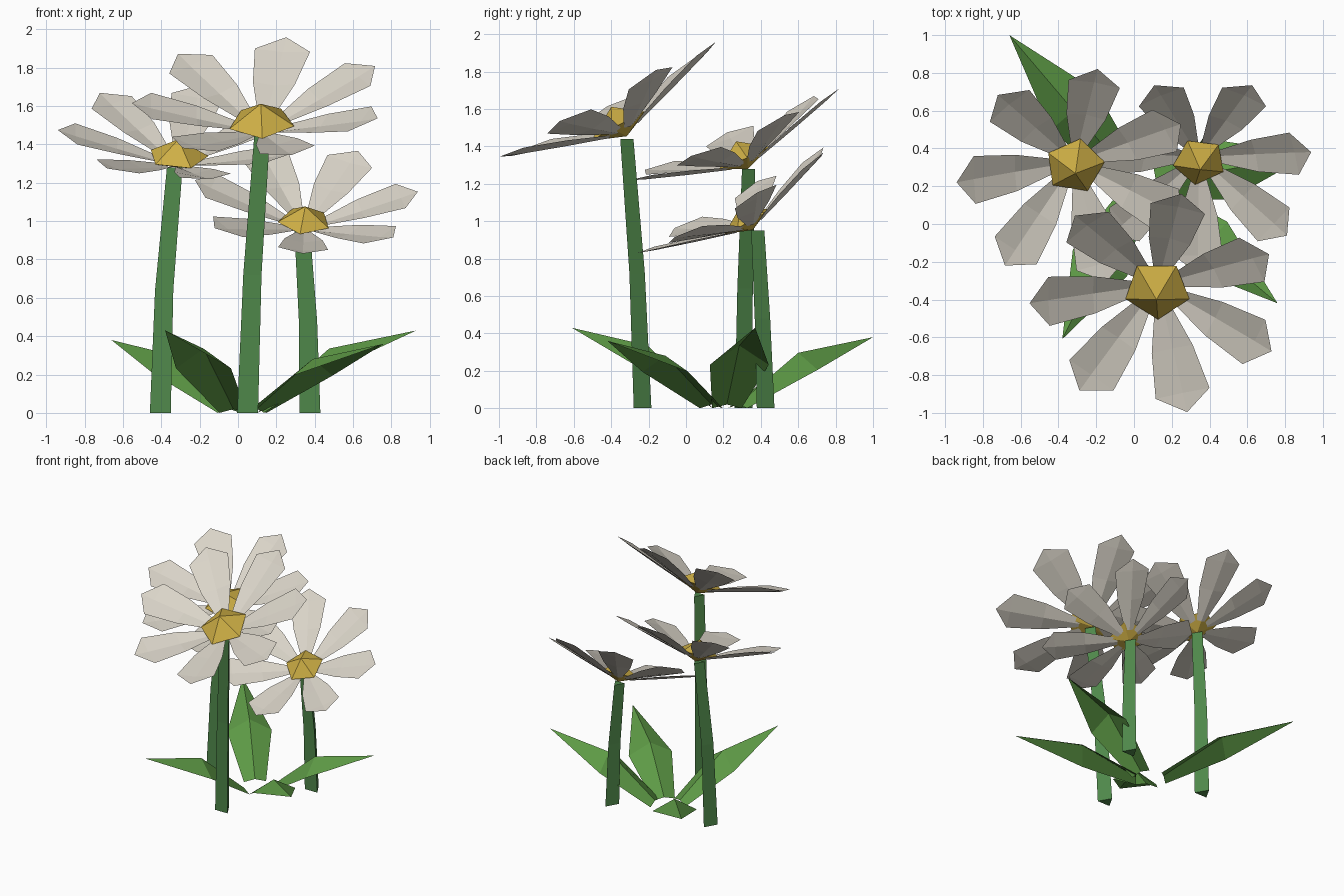
import bpy, bmesh, math
from mathutils import Vector, Matrix

if "Cube" in bpy.data.objects:
    bpy.data.objects.remove(bpy.data.objects["Cube"])


def material(name, rgb):
    m = bpy.data.materials.new(name)
    m.diffuse_color = (*rgb, 1)
    m.use_nodes = True
    m.node_tree.nodes["Principled BSDF"].inputs["Base Color"].default_value = m.diffuse_color
    return m


PETAL = material("petal_cream", (0.70, 0.66, 0.58))
YELLOW = material("centre_yellow", (0.62, 0.43, 0.06))
STEM = material("stem_green", (0.08, 0.25, 0.07))
LEAF = material("leaf_green", (0.11, 0.32, 0.06))


def finish(name, bm, mat):
    me = bpy.data.meshes.new(name)
    bm.to_mesh(me)
    bm.free()
    me.materials.append(mat)
    ob = bpy.data.objects.new(name, me)
    bpy.context.collection.objects.link(ob)
    return ob


def blade(bm, rows, tip, mat):
    """Folded blade along +x; rows are (x, half width, edge z, midrib z)."""
    T = bm.verts.new(mat @ Vector(tip))
    grid = [[bm.verts.new(mat @ Vector(p)) for p in ((x, -w, ze), (x, 0, zm), (x, w, ze))]
            for x, w, ze, zm in rows]
    for a, b in zip(grid, grid[1:]):
        for i in (0, 1):
            bm.faces.new((a[i], b[i], b[i + 1], a[i + 1]))
    for i in (0, 1):
        bm.faces.new((grid[-1][i], T, grid[-1][i + 1]))


def stem(name, path, radii, sides=3):
    """Triangular stem with a flat face to the front."""
    bm = bmesh.new()
    rings = []
    for (x, y, z), r in zip(path, radii):
        rings.append([bm.verts.new((x - r * math.sin(math.tau * k / sides),
                                    y + r * math.cos(math.tau * k / sides), z))
                      for k in range(sides)])
    for a, b in zip(rings, rings[1:]):
        for k in range(sides):
            j = (k + 1) % sides
            bm.faces.new((a[k], a[j], b[j], b[k]))
    bm.faces.new(rings[0][::-1])
    bm.faces.new(rings[-1])
    finish(name, bm, STEM)


def flower(name, centre, scale, dome_r, tilt, roll, start, dome_start):
    frame = (Matrix.Translation(centre) @ Matrix.Rotation(math.radians(roll), 4, 'Y')
             @ Matrix.Rotation(math.radians(tilt), 4, 'X'))
    # seven folded petals around the centre
    bm = bmesh.new()
    rows = [(0.09, 0.035, 0.0, -0.01), (0.35, 0.112, 0.008, -0.01), (0.595, 0.147, 0.008, -0.006)]
    for k in range(7):
        m = (frame @ Matrix.Rotation(math.radians(start) + k * math.tau / 7, 4, 'Z')
             @ Matrix.Rotation(math.radians(-16.5), 4, 'Y') @ Matrix.Scale(scale, 4))
        blade(bm, rows, (0.70, 0, 0), m)
    finish(name + "_petals", bm, PETAL)
    # five-sided pointed centre
    bm = bmesh.new()
    ring = [bm.verts.new((math.cos(a), math.sin(a), 0.28))
            for a in (math.radians(dome_start) + k * math.tau / 5 for k in range(5))]
    top, low = bm.verts.new((0, 0, 0.9)), bm.verts.new((0, 0, -0.1))
    for k in range(5):
        j = (k + 1) % 5
        bm.faces.new((ring[k], ring[j], top))
        bm.faces.new((ring[j], ring[k], low))
    bm.transform(frame @ Matrix.Scale(dome_r, 4))
    finish(name + "_centre", bm, YELLOW)


# three stems
R = (0.063, 0.055, 0.047)
stem("front_stem", [(0.05, -0.248, 0), (0.075, -0.275, 0.72), (0.125, -0.328, 1.44)], R)
stem("left_stem", [(-0.405, 0.292, 0), (-0.385, 0.302, 0.64), (-0.33, 0.323, 1.28)], R)
stem("right_stem", [(0.375, 0.41, 0), (0.365, 0.395, 0.48), (0.335, 0.372, 0.95)], R)

# three flower heads facing forward
flower("front_flower", (0.125, -0.325, 1.47), 1.0, 0.178, 28, -2.5, -77, -90)
flower("left_flower", (-0.315, 0.325, 1.295), 0.94, 0.16, 23.5, 2, 183, 80)
flower("right_flower", (0.345, 0.35, 0.965), 0.89, 0.142, 29, 3, -90, 46)

# four ridged leaves spreading from the ground
for name, tip in (("back_leaf", (-0.66, 1.0, 0.38)), ("right_leaf", (0.93, 0.37, 0.43)),
                  ("front_left_leaf", (-0.38, -0.61, 0.43)), ("front_right_leaf", (0.76, -0.42, 0.36))):
    d = Vector(tip) - Vector((0.02, 0.2, 0))
    L, h = math.hypot(d.x, d.y), d.z
    m = Matrix.Translation((0.02, 0.2, 0)) @ Matrix.Rotation(math.atan2(d.y, d.x), 4, 'Z')
    bm = bmesh.new()
    blade(bm, [(0.10, 0.08, 0.0, 0.02), (0.50 * L, 0.16, 0.54 * h, 0.78 * h)], (L, 0, h), m)
    finish(name, bm, LEAF)
